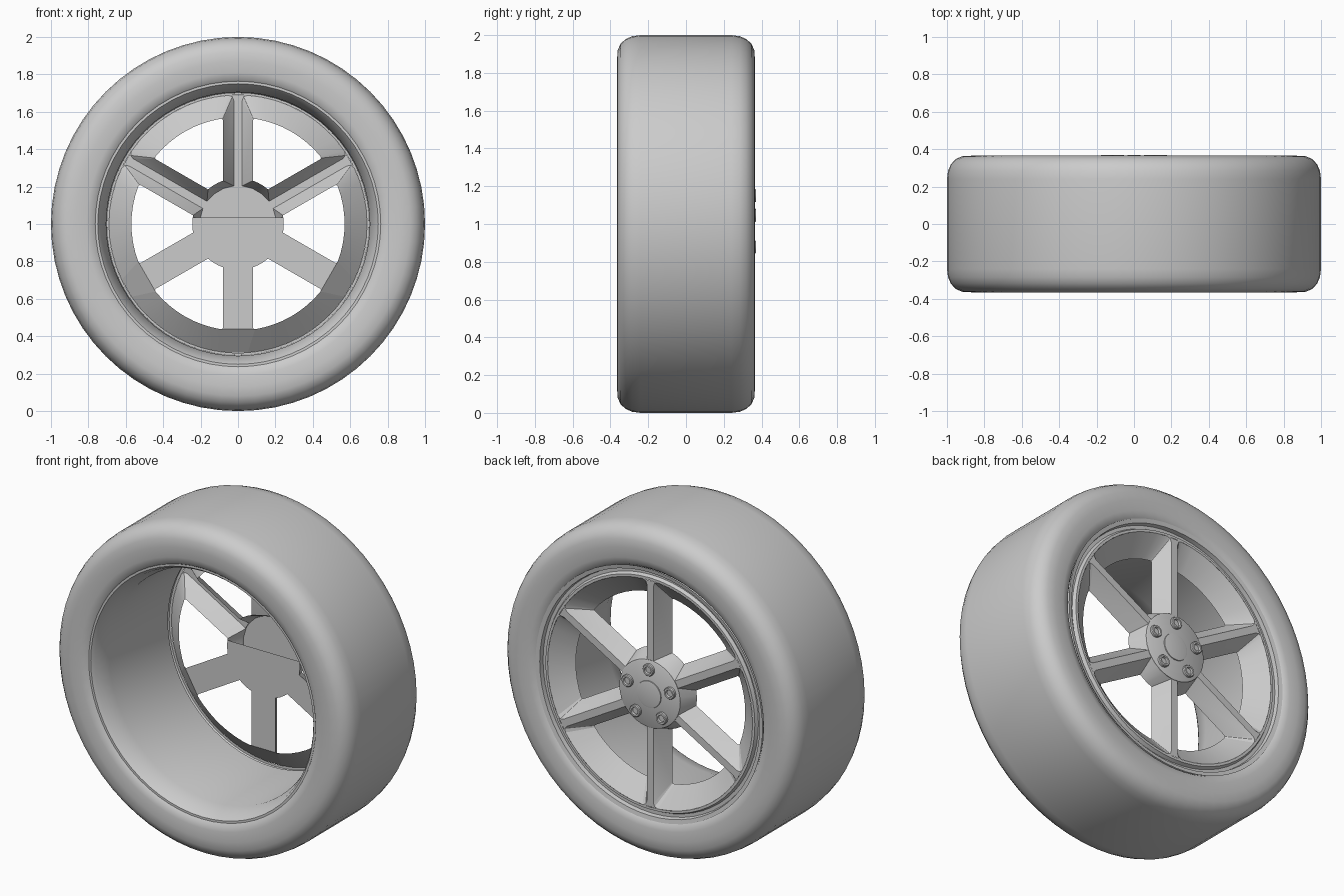
import bpy, bmesh
from math import sin, cos, asin, radians, tau, atan2

cube = bpy.data.objects.get("Cube")
if cube:
    bpy.data.objects.remove(cube)

grey = bpy.data.materials.new("plain grey")
grey.use_nodes = True
COLOUR = (0.6, 0.6, 0.6, 1)
grey.diffuse_color = COLOUR
grey.node_tree.nodes["Principled BSDF"].inputs["Base Color"].default_value = COLOUR

AXLE = 1.0  # height of the wheel centre


def finish(bm, name, angle=35):
    bmesh.ops.remove_doubles(bm, verts=bm.verts, dist=0.0005)
    bmesh.ops.recalc_face_normals(bm, faces=bm.faces)
    mesh = bpy.data.meshes.new(name)
    bm.to_mesh(mesh)
    bm.free()
    mesh.materials.append(grey)
    obj = bpy.data.objects.new(name, mesh)
    bpy.context.collection.objects.link(obj)
    bpy.ops.object.select_all(action="DESELECT")
    obj.select_set(True)
    bpy.context.view_layer.objects.active = obj
    bpy.ops.object.shade_smooth_by_angle(angle=radians(angle))
    return obj


def lathe(name, profile, sides=64, cx=0.0, cz=AXLE, angle=35):
    """Spin (radius, y) points around an axis parallel to y."""
    bm = bmesh.new()
    rings = [[bm.verts.new((cx + r * cos(tau * i / sides), y, cz + r * sin(tau * i / sides)))
              for i in range(sides)] for r, y in profile if r > 0]
    for a, b in zip(rings, rings[1:]):
        for i in range(sides):
            j = (i + 1) % sides
            bm.faces.new((a[i], a[j], b[j], b[i]))
    if profile[-1][0] == 0:
        tip = bm.verts.new((cx, profile[-1][1], cz))
        for i in range(sides):
            bm.faces.new((rings[-1][i], rings[-1][(i + 1) % sides], tip))
    return finish(bm, name, angle)


# Tyre: half profile, mirrored across the middle plane
half = [(0.755, 0.335), (0.77, 0.353), (0.81, 0.362), (0.87, 0.365), (0.92, 0.362),
        (0.955, 0.346), (0.98, 0.318), (0.994, 0.285), (1.0, 0.24)]
lathe("tyre", [(r, -y) for r, y in half] + [(r, y) for r, y in reversed(half)], angle=50)

# Rim barrel with flared open side and stepped lip on the spoke side
lathe("rim_barrel", [(0.765, -0.345), (0.75, -0.345), (0.735, -0.325), (0.705, -0.23),
                     (0.70, 0.325), (0.735, 0.325), (0.74, 0.35), (0.765, 0.355)])
lathe("rim_face_ring", [(0.69, 0.345), (0.705, 0.345), (0.715, 0.325)])

# Spoke shell: six tapered openings between hollow spokes
FACE_Y, BACK_Y = 0.345, 0.245


def opening(centre, width, r_in, r_out, corner, y):
    """Loop of an opening: inner arc, then outer arc, with clipped outer corners."""
    def edge(r):
        return radians(30) - asin(width / r)
    inner, outer = edge(r_in), edge(r_out) - corner / r_out
    r_mid = r_out - corner
    pts = [(r_in, inner * (2 * i / 3 - 1)) for i in range(4)]
    pts += [(r_mid, edge(r_mid)), (r_out - corner * 0.3, edge(r_out) - corner * 0.3 / r_out)]
    pts += [(r_out, outer * (1 - i / 4)) for i in range(9)]
    pts += [(r_out - corner * 0.3, -edge(r_out) + corner * 0.3 / r_out), (r_mid, -edge(r_mid))]
    return [(r * cos(centre + a), y, AXLE + r * sin(centre + a)) for r, a in pts]


bm = bmesh.new()
fronts, backs = [], []
for k in range(6):
    c = radians(60 * k)
    fronts.append([bm.verts.new(p) for p in opening(c, 0.022, 0.205, 0.69, 0.03, FACE_Y)])
    backs.append([bm.verts.new(p) for p in opening(c, 0.08, 0.245, 0.57, 0.012, BACK_Y)])

for k in range(6):
    f, b = fronts[k], backs[k]
    g, h = fronts[(k + 1) % 6], backs[(k + 1) % 6]
    n = len(f)
    # sloping pocket walls
    for i in range(n):
        j = (i + 1) % n
        bm.faces.new((f[i], f[j], b[j], b[i]))
    # narrow spoke face, widening into the rim
    bm.faces.new((f[3], f[4], g[-1], g[0]))
    bm.faces.new((f[4], f[5], f[6], g[-3], g[-2], g[-1]))
    # flat spoke covers on the lower half, with a sloping end at the rim
    if k in (3, 4, 5):
        bm.faces.new((b[3], b[4], b[5], b[6], h[-3], h[-2], h[-1], h[0]))
        bm.faces.new((b[6], f[6], g[-3], h[-3]))

# hub face, and the cover that closes only its lower part
bm.faces.new([v for f in fronts for v in f[:4]])
CUT = AXLE + 0.035
low = [v for b in backs for v in b[:4] if v.co.z < CUT - 0.01]
low += [bm.verts.new((s * 0.242, BACK_Y, CUT)) for s in (-1, 1)]
low.sort(key=lambda v: (atan2(v.co.z - AXLE, v.co.x) + radians(90)) % tau
         if v.co.x >= 0 else (atan2(v.co.z - AXLE, v.co.x) + radians(90)) % tau - tau)
bm.faces.new(low)
finish(bm, "spokes", 25)

# Hub disc and centre cap
lathe("hub_disc", [(0.205, 0.335), (0.205, 0.348), (0.198, 0.352), (0, 0.354)], 48)
lathe("centre_cap", [(0.082, 0.35), (0.08, 0.358), (0.07, 0.36), (0, 0.363)], 32)

# Five socket bolts around the cap
for k in range(5):
    a = radians(90 + 72 * k)
    lathe("wheel_bolt_%d" % (k + 1),
          [(0.036, 0.345), (0.036, 0.365), (0.032, 0.37), (0.022, 0.37), (0.02, 0.357), (0, 0.357)],
          16, 0.15 * cos(a), AXLE + 0.15 * sin(a))
